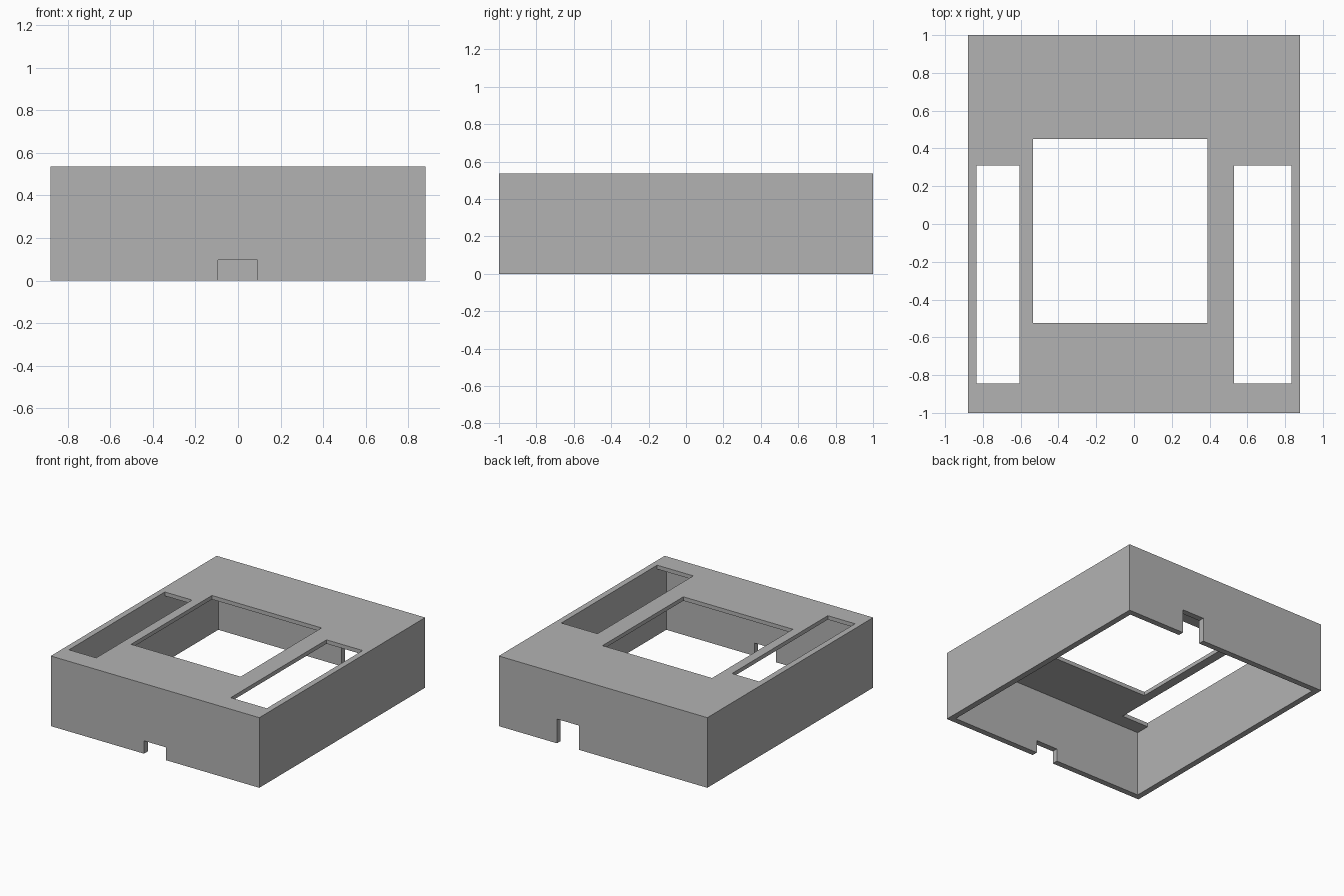
import bpy

if "Cube" in bpy.data.objects:
    bpy.data.objects.remove(bpy.data.objects["Cube"], do_unlink=True)

W, D, H = 0.88, 1.0, 0.535    # half width, half depth, height
WALL, TOP = 0.045, 0.03       # side wall and top plate thickness

grey = bpy.data.materials.new("plain grey")
grey.use_nodes = True
colour = (0.45, 0.45, 0.45, 1)
grey.diffuse_color = colour
grey.node_tree.nodes["Principled BSDF"].inputs["Base Color"].default_value = colour


def box(name, x, y, z):
    """Box spanning the given (low, high) ranges."""
    spans = (x, y, z)
    bpy.ops.mesh.primitive_cube_add(size=1)
    ob = bpy.context.object
    ob.name = name
    for v in ob.data.vertices:
        v.co = [lo if c < 0 else hi for c, (lo, hi) in zip(v.co, spans)]
    ob.data.materials.append(grey)
    return ob


def cut(target, name, x, y, z):
    """Subtract a box from the target and discard the cutter."""
    cutter = box(name, x, y, z)
    cutter.hide_render = True
    mod = target.modifiers.new(name, "BOOLEAN")
    mod.operation = "DIFFERENCE"
    mod.solver = "EXACT"
    mod.object = cutter
    bpy.context.view_layer.objects.active = target
    bpy.ops.object.modifier_apply(modifier=name)
    bpy.data.objects.remove(cutter, do_unlink=True)


# Open-bottomed housing
housing = box("housing", (-W, W), (-D, D), (0, H))
inner_x, inner_y = W - WALL, D - WALL
cut(housing, "cavity", (-inner_x, inner_x), (-inner_y, inner_y), (-0.1, H - TOP))

# Openings through the top plate
through = (H - 0.1, H + 0.1)
cut(housing, "screen_opening", (-0.535, 0.39), (-0.525, 0.45), through)
cut(housing, "left_slot", (0.53, inner_x), (-0.845, 0.31), through)
cut(housing, "right_slot", (-inner_x, -0.605), (-0.845, 0.31), through)

# Cable notches in the front and back walls
cut(housing, "front_notch", (-0.093, 0.091), (-D - 0.1, -D + 0.1), (-0.1, 0.098))
cut(housing, "back_notch", (0.203, 0.389), (D - 0.1, D + 0.1), (-0.1, 0.185))
